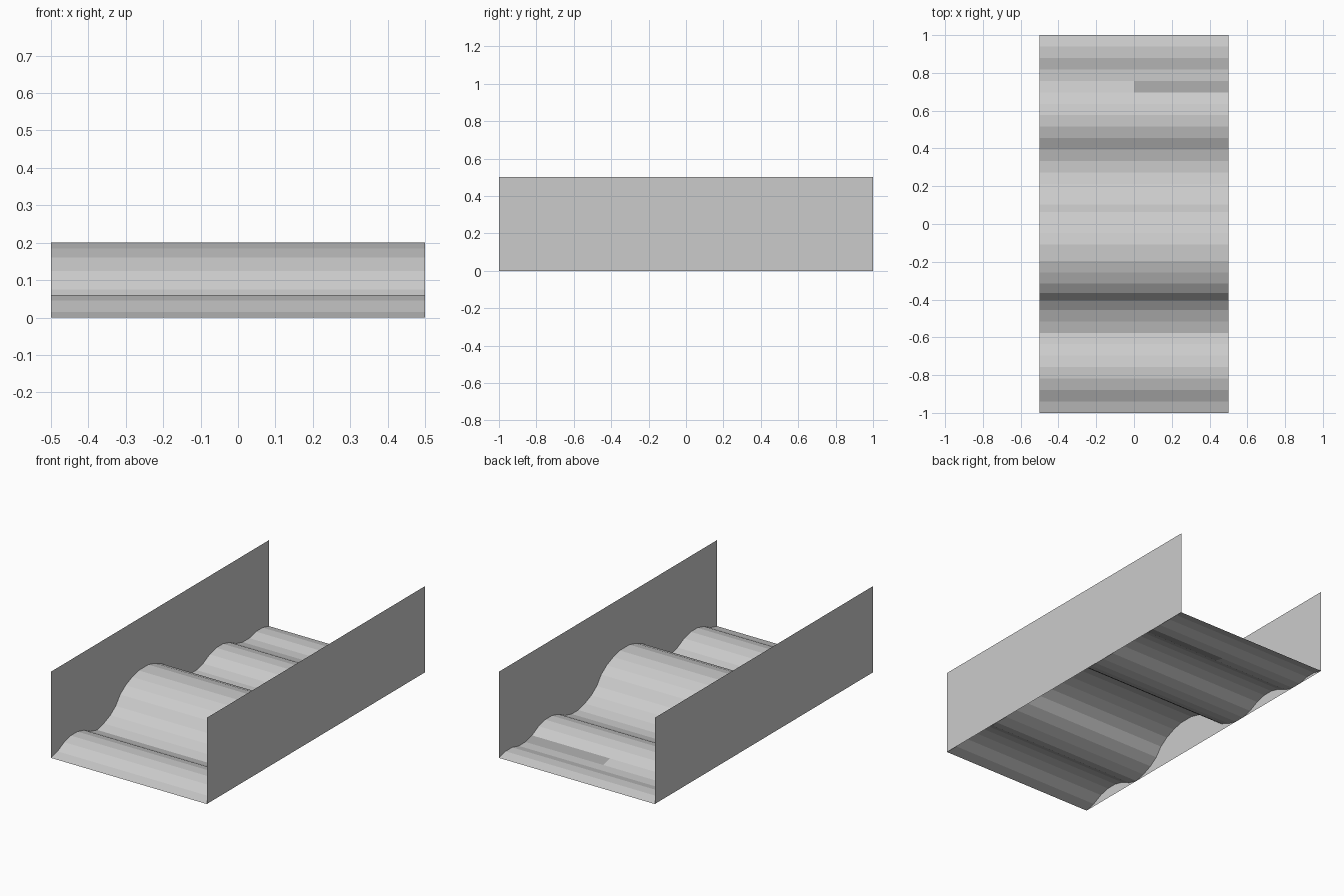
import bpy
import bmesh

cube = bpy.data.objects.get("Cube")
if cube:
    bpy.data.objects.remove(cube, do_unlink=True)


def material(name, value):
    mat = bpy.data.materials.new(name)
    mat.use_nodes = True
    colour = (value, value, value, 1)
    mat.diffuse_color = colour
    mat.node_tree.nodes["Principled BSDF"].inputs["Base Color"].default_value = colour
    return mat


light_grey = material("light grey", 0.6)
mid_grey = material("mid grey", 0.37)

HALF_WIDTH = 0.5
STEP = 2 / 33
SMALL_RISE = [0, 0.015, 0.045, 0.06]
BIG_RISE = [(0, 0), (0.06, 0.015), (0.12, 0.04), (0.17, 0.075),
            (0.21, 0.125), (0.26, 0.16), (0.32, 0.185), (0.38, 0.2)]


def small_bump(start, heights):
    """Even steps up, a flat crest, and the same steps down."""
    return [(start + i * STEP, z) for i, z in enumerate(heights + heights[::-1])]


def big_bump(start, end):
    """A steep S-shaped rise mirrored about the crest."""
    rise = [(start + y, z) for y, z in BIG_RISE]
    return rise + [(end - y, z) for y, z in reversed(BIG_RISE)]


def add_object(name, bm, mats):
    mesh = bpy.data.meshes.new(name)
    bm.to_mesh(mesh)
    bm.free()
    for mat in mats:
        mesh.materials.append(mat)
    obj = bpy.data.objects.new(name, mesh)
    bpy.context.collection.objects.link(obj)
    return obj


# Wavy floor: one side profile swept across the width
first = small_bump(-1, SMALL_RISE)
profile = (first + big_bump(first[-1][0], 1 - 12 * STEP)[1:]
           + small_bump(1 - 11 * STEP, SMALL_RISE)
           + small_bump(1 - 3 * STEP, SMALL_RISE[:2]))
bm = bmesh.new()
columns = (-HALF_WIDTH, 0, HALF_WIDTH)
rows = [[bm.verts.new((x, y, z)) for x in columns] for y, z in profile]
for a, b in zip(rows, rows[1:]):
    for i in range(len(columns) - 1):
        face = bm.faces.new((a[i], a[i + 1], b[i + 1], b[i]))
        centre = face.calc_center_median()
        # Darker strip at the foot of the third bump, on one half
        if centre.x > 0 and 1 - 5 * STEP < centre.y < 1 - 4 * STEP:
            face.material_index = 1
add_object("wavy_floor", bm, [light_grey, mid_grey])

# Thin side walls
for name, side in (("left_wall", 1), ("right_wall", -1)):
    bm = bmesh.new()
    corners = [(-1, 0), (1, 0), (1, 0.5), (-1, 0.5)]
    bm.faces.new([bm.verts.new((side * HALF_WIDTH, side * y, z)) for y, z in corners])
    add_object(name, bm, [light_grey])
